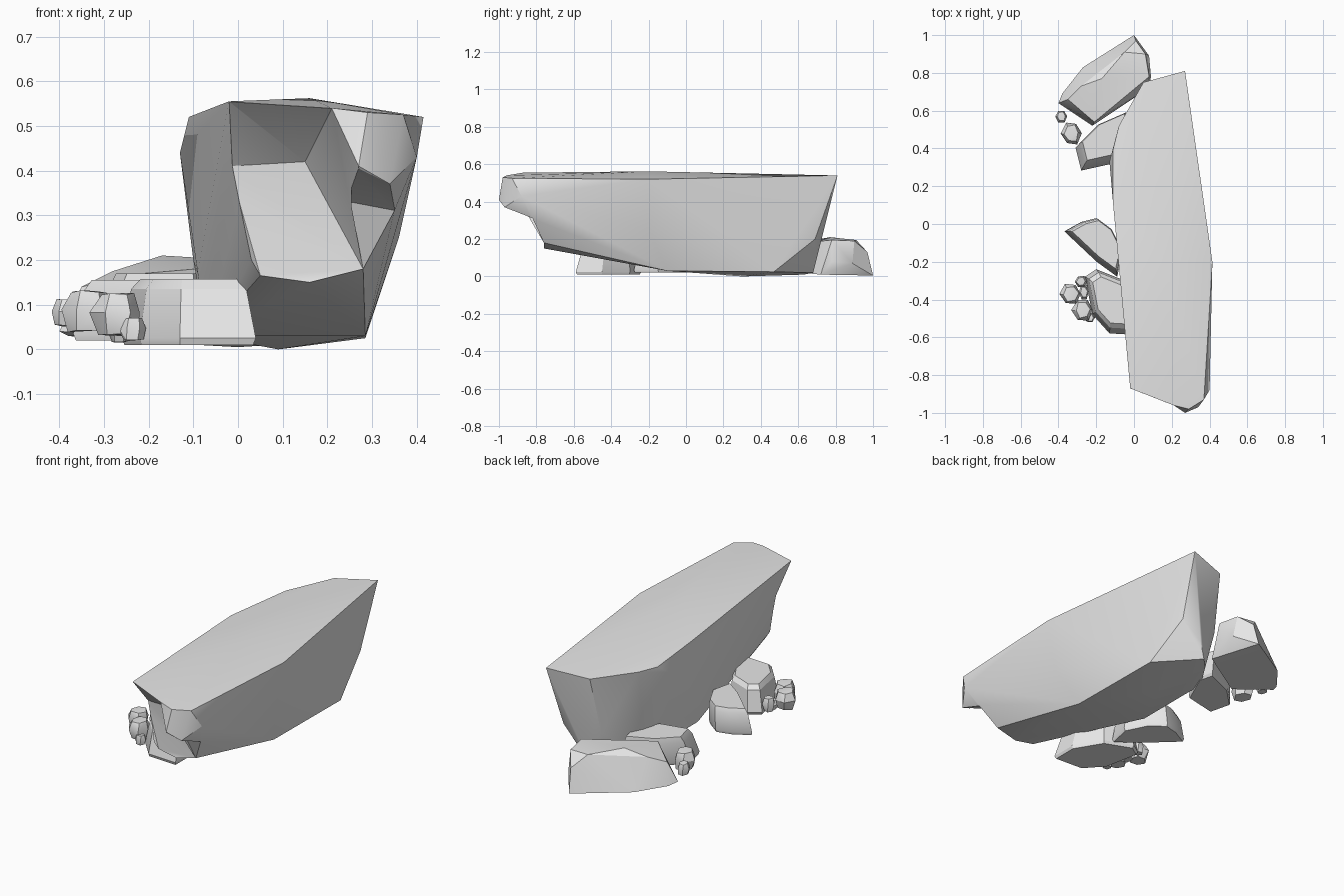
import bpy
import bmesh
import math
import random
from mathutils import Vector

random.seed(4)

if "Cube" in bpy.data.objects:
    bpy.data.objects.remove(bpy.data.objects["Cube"], do_unlink=True)

# One plain stone colour
stone = bpy.data.materials.new("light_grey_stone")
stone.use_nodes = True
STONE_COLOUR = (0.8, 0.8, 0.8, 1)
stone.diffuse_color = STONE_COLOUR
stone.node_tree.nodes["Principled BSDF"].inputs["Base Color"].default_value = STONE_COLOUR


def smooth(rock, angle=28):
    """Smooth the gentle bends and keep the hard edges."""
    bpy.ops.object.select_all(action="DESELECT")
    rock.select_set(True)
    bpy.context.view_layer.objects.active = rock
    bpy.ops.object.shade_smooth_by_angle(angle=math.radians(angle))


def hull_rock(name, points):
    """Wrap a rock around its corner points and tidy nearly flat faces."""
    bm = bmesh.new()
    for point in points:
        bm.verts.new(point)
    bmesh.ops.convex_hull(bm, input=bm.verts)
    loose = [v for v in bm.verts if not v.link_faces]
    bmesh.ops.delete(bm, geom=loose, context="VERTS")
    bmesh.ops.dissolve_limit(bm, angle_limit=math.radians(2), verts=bm.verts, edges=bm.edges)
    bmesh.ops.recalc_face_normals(bm, faces=bm.faces)
    mesh = bpy.data.meshes.new(name)
    bm.to_mesh(mesh)
    bm.free()
    mesh.materials.append(stone)
    rock = bpy.data.objects.new(name, mesh)
    bpy.context.collection.objects.link(rock)
    smooth(rock)
    return rock


def carve(rock, name, inner, shift):
    """Cut a hollow: the inner points swept out of the rock along shift."""
    outer = [Vector(p) + Vector(shift) for p in inner]
    cutter = hull_rock(name, inner + outer)
    cutter.hide_render = True
    cut = rock.modifiers.new(name, "BOOLEAN")
    cut.operation = "DIFFERENCE"
    cut.solver = "EXACT"
    cut.object = cutter
    bpy.context.view_layer.objects.active = rock
    bpy.ops.object.modifier_apply(modifier=cut.name)
    bpy.data.objects.remove(cutter, do_unlink=True)


def slab_rock(name, outline, bottom, shoulder, top, inset, shift=(0, 0)):
    """A low rock with a wide foot, a shoulder and a smaller flat top."""
    centre = sum((Vector(p) for p in outline), Vector((0, 0))) / len(outline)
    points = []
    for height, scale in ((bottom, 0.96), (bottom + 0.015, 1), (shoulder, (1 + inset) / 2), (top, inset)):
        rise = (height - bottom) / (top - bottom)
        for p in outline:
            spot = centre + (Vector(p) - centre) * scale + Vector(shift) * rise
            points.append((spot.x, spot.y, height))
    return hull_rock(name, points)


def pebble(name, centre, size, sides=6):
    """A small chipped stone made from three uneven rings."""
    points = []
    for level, width in ((-1, 0.75), (0.1, 1), (1, 0.7)):
        for i in range(sides):
            angle = math.tau * (i + 0.1 * level) / sides
            reach = width * random.uniform(0.85, 1.08)
            points.append((centre[0] + size[0] * reach * math.cos(angle),
                           centre[1] + size[1] * reach * math.sin(angle),
                           centre[2] + size[2] * level * random.uniform(0.85, 1)))
    return hull_rock(name, points)


# Main boulder: upper rim, overhanging nose, waist and flat base
upper_rim = [
    (0.27, 0.81, 0.54), (0.05, 0.75, 0.515), (-0.08, 0.52, 0.5),
    (-0.11, 0.4, 0.49), (-0.11, 0.1, 0.52), (-0.02, -0.87, 0.555),
    (0.16, -0.2, 0.562), (0.415, -0.2, 0.52),
]
nose = [
    (0.21, -0.96, 0.54), (0.29, -0.98, 0.53), (0.37, -0.93, 0.525),
    (0.27, -1, 0.41), (0.34, -0.97, 0.37), (0.4, -0.88, 0.43),
]
waist = [
    (-0.13, 0.33, 0.44), (-0.1, 0.3, 0.2), (-0.09, 0, 0.17),
    (0.36, -0.2, 0.25), (0.25, 0.69, 0.2), (0.03, 0.68, 0.2),
    (0.35, -0.82, 0.31),
]
front_foot = [
    (0.03, -0.76, 0.2), (0.05, -0.75, 0.165), (0.16, -0.76, 0.15),
    (0.28, -0.76, 0.18),
]
base = [
    (-0.07, 0.45, 0.03), (-0.07, 0, 0.03), (0.05, 0.63, 0.01),
    (0.14, 0.7, 0.1), (0.1, 0.68, 0.02), (0.09, 0.3, 0),
    (0.09, -0.1, 0.04), (0.285, -0.1, 0.03), (0.285, 0.47, 0.025),
]
boulder = hull_rock("main_boulder", upper_rim + nose + waist + front_foot + base)

# Hollow front face beneath the rim, and the undercut below the nose
carve(boulder, "front_hollow", front_foot + [
    (-0.02, -0.87, 0.554), (0.21, -0.96, 0.539), (0.27, -1, 0.41),
    (-0.02, -0.75, 0.41), (0.15, -0.77, 0.42),
], (0, -0.4, 0))
carve(boulder, "nose_undercut", [
    (0.26, -1, 0.41), (0.34, -0.97, 0.37), (0.355, -0.82, 0.31),
    (0.28, -0.76, 0.18), (0.25, -0.82, 0.33),
], (0.05, -0.3, -0.12))
smooth(boulder)

# Large rock behind the boulder
hull_rock("back_rock", [
    (0, 1, 0.005), (-0.27, 0.83, 0.02), (-0.38, 0.69, 0.03),
    (-0.4, 0.64, 0.04), (-0.22, 0.52, 0.03), (0.08, 0.72, 0.01),
    (0.09, 0.78, 0.08), (0.08, 0.89, 0.07), (0.01, 0.97, 0.13),
    (-0.05, 0.91, 0.195), (0.06, 0.9, 0.19), (0.08, 0.78, 0.195),
    (-0.17, 0.77, 0.21), (-0.21, 0.54, 0.17), (-0.35, 0.66, 0.14),
    (-0.28, 0.73, 0.175),
])

# Rocks leaning against the boulder's side
slab_rock("back_side_rock",
          [(-0.31, 0.4), (-0.28, 0.28), (-0.1, 0.32), (-0.02, 0.5), (-0.04, 0.58), (-0.2, 0.51)],
          0.02, 0.14, 0.17, 0.82, (0.01, 0.03))
slab_rock("middle_side_rock",
          [(-0.37, -0.04), (-0.28, 0.01), (-0.2, 0.03), (-0.12, -0.03), (-0.06, -0.15),
           (-0.09, -0.28), (-0.2, -0.2)],
          0.02, 0.13, 0.155, 0.82, (0.01, 0.01))
slab_rock("front_side_rock",
          [(-0.26, -0.28), (-0.2, -0.24), (-0.05, -0.3), (0.04, -0.45), (0.04, -0.59),
           (-0.13, -0.58), (-0.22, -0.48)],
          0.01, 0.135, 0.157, 0.72, (0, 0.01))

# Scattered pebbles: centre, then half sizes
for number, (centre, size) in enumerate([
    ((-0.335, -0.37, 0.085), (0.058, 0.06, 0.048)),
    ((-0.27, -0.455, 0.078), (0.058, 0.065, 0.05)),
    ((-0.28, -0.305, 0.07), (0.035, 0.035, 0.037)),
    ((-0.235, -0.495, 0.045), (0.032, 0.03, 0.026)),
    ((-0.265, -0.36, 0.04), (0.025, 0.045, 0.025)),
    ((-0.33, 0.48, 0.085), (0.056, 0.067, 0.05)),
    ((-0.385, 0.57, 0.082), (0.033, 0.038, 0.031)),
], start=1):
    pebble(f"pebble_{number}", centre, size)
